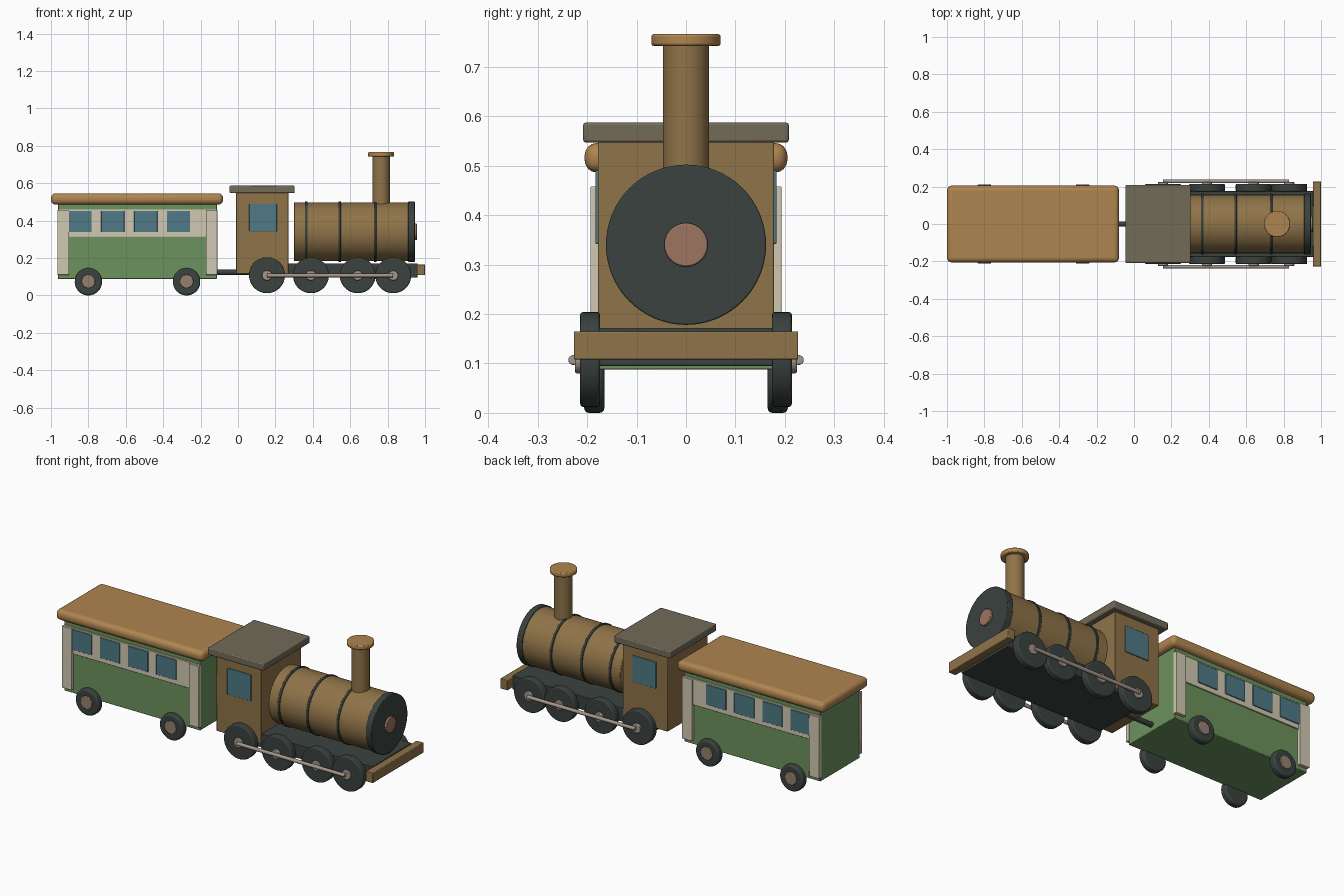
import bpy, math

if "Cube" in bpy.data.objects:
    bpy.data.objects.remove(bpy.data.objects["Cube"])

def material(name, hex_code):
    def lin(c):
        c /= 255
        return c / 12.92 if c < 0.04045 else ((c + 0.055) / 1.055) ** 2.4
    m = bpy.data.materials.new(name)
    m.diffuse_color = (*[lin(int(hex_code[i:i + 2], 16)) for i in (0, 2, 4)], 1)
    m.use_nodes = True
    m.node_tree.nodes["Principled BSDF"].inputs["Base Color"].default_value = m.diffuse_color
    return m

BROWN = material("brown", "8F7348")
TAN = material("tan", "AF8550")
DARK = material("dark", "3A423E")
OLIVE = material("olive", "726B59")
GREEN = material("green", "6C925D")
CREAM = material("cream", "D2C9B2")
GLASS = material("glass", "4F7A86")
STEEL = material("steel", "A5978B")
HUB = material("hub", "94816F")
COPPER = material("copper", "9C7560")

def finish(ob, name, mat, bevel, segments=2):
    ob.name = name
    ob.data.materials.append(mat)
    if bevel:
        b = ob.modifiers.new("bevel", "BEVEL")
        b.width, b.segments, b.limit_method = bevel, segments, "ANGLE"
    bpy.ops.object.shade_smooth_by_angle(angle=math.radians(35))
    return ob

def box(name, x, y, z, mat, bevel=0.003, segments=2):
    """Box from (min, max) ranges."""
    bpy.ops.mesh.primitive_cube_add(size=1, location=[sum(r) / 2 for r in (x, y, z)])
    ob = bpy.context.object
    ob.scale = [r[1] - r[0] for r in (x, y, z)]
    bpy.ops.object.transform_apply(location=False, rotation=False, scale=True)
    return finish(ob, name, mat, bevel, segments)

def rod(name, axis, start, end, at, r, mat, bevel=0.0, verts=48, segments=2):
    """Cylinder along an axis; 'at' gives the other two coordinates in order."""
    i = "XYZ".index(axis)
    loc = list(at)
    loc.insert(i, (start + end) / 2)
    rot = [(0, math.pi / 2, 0), (math.pi / 2, 0, 0), (0, 0, 0)][i]
    bpy.ops.mesh.primitive_cylinder_add(vertices=verts, radius=r, depth=abs(end - start),
                                        location=loc, rotation=rot)
    return finish(bpy.context.object, name, mat, bevel, segments)

# Coach body and rounded roof
box("coach_body", (-0.962, -0.113), (-0.176, 0.176), (0.088, 0.495), GREEN)
box("coach_roof", (-1.0, -0.08), (-0.205, 0.205), (0.486, 0.546), TAN, 0.025, 4)

# Locomotive chassis, bumper and coupling
box("chassis", (0.07, 0.96), (-0.176, 0.176), (0.095, 0.172), DARK)
box("front_bumper", (0.956, 1.0), (-0.227, 0.227), (0.108, 0.165), BROWN)
rod("coupling", "X", -0.13, 0.08, (0, 0.124), 0.014, DARK, verts=24)

# Driver cab
box("cab", (-0.01, 0.27), (-0.178, 0.178), (0.115, 0.55), BROWN)
box("cab_roof", (-0.045, 0.303), (-0.208, 0.208), (0.547, 0.587), OLIVE, 0.005)

# Boiler with bands, front plate and knob
rod("boiler", "X", 0.30, 0.93, (0, 0.34), 0.157, BROWN, 0.003, 64)
for i, x in enumerate((0.365, 0.543, 0.733)):
    rod(f"boiler_band_{i}", "X", x - 0.007, x + 0.007, (0, 0.34), 0.162, DARK, 0.002, 64)
rod("boiler_front", "X", 0.91, 0.945, (0, 0.34), 0.162, DARK, 0.003, 64)
rod("boiler_knob", "X", 0.94, 0.957, (0, 0.34), 0.044, COPPER, 0.003)

# Chimney
rod("chimney", "Z", 0.45, 0.745, (0.765, 0), 0.047, BROWN)
rod("chimney_cap", "Z", 0.742, 0.766, (0.765, 0), 0.07, TAN, 0.005)

# Parts repeated on both sides
for s, side in ((-1, "front"), (1, "back")):
    def y(a, b):
        return tuple(sorted((s * a, s * b)))
    # Coach trim: window band, posts and windows
    box(f"{side}_window_band", (-0.955, -0.12), y(0.17, 0.183), (0.312, 0.46), CREAM, 0.002)
    for i, x in enumerate((-0.965, -0.172)):
        box(f"{side}_post_{i}", (x, x + 0.062), y(0.17, 0.193), (0.11, 0.458), CREAM, 0.002)
    for i in range(4):
        x = -0.845 + 0.1757 * i
        box(f"{side}_coach_window_{i}", (x - 0.062, x + 0.062), y(0.175, 0.188),
            (0.338, 0.452), GLASS, 0.002)
    box(f"{side}_cab_window", (0.06, 0.208), y(0.17, 0.183), (0.342, 0.49), GLASS, 0.002)
    # Coach wheels
    for i, x in enumerate((-0.80, -0.275)):
        rod(f"{side}_coach_wheel_{i}", "Y", s * 0.165, s * 0.206, (x, 0.073), 0.073, DARK, 0.01, 48, 3)
        rod(f"{side}_coach_hub_{i}", "Y", s * 0.19, s * 0.211, (x, 0.075), 0.036, HUB, 0.003)
    # Driving wheels joined by a side rod
    for i, x in enumerate((0.155, 0.39, 0.64, 0.83)):
        rod(f"{side}_drive_wheel_{i}", "Y", s * 0.174, s * 0.214, (x, 0.108), 0.096, DARK, 0.006, 48, 3)
        rod(f"{side}_drive_hub_{i}", "Y", s * 0.20, s * 0.224, (x, 0.107), 0.027, STEEL, 0.003)
    rod(f"{side}_side_rod", "X", 0.155, 0.83, (s * 0.228, 0.107), 0.01, STEEL, 0.002, 20)
